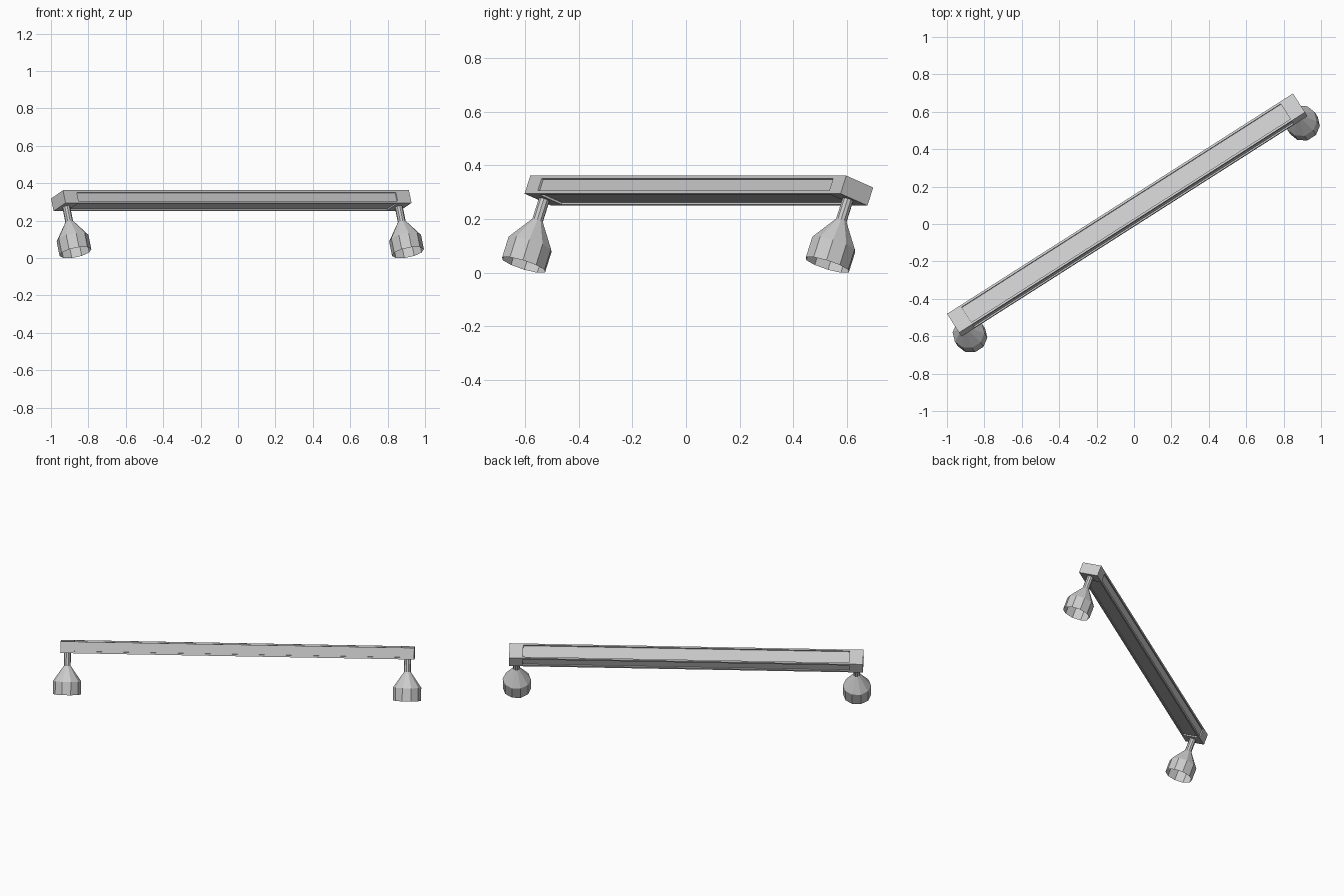
import bpy
import bmesh
from math import radians, cos, sin, tau
from mathutils import Matrix, Vector

old = bpy.data.objects.get("Cube")
if old:
    bpy.data.objects.remove(old, do_unlink=True)

# Single grey finish
grey = bpy.data.materials.new("grey_metal")
grey.use_nodes = True
colour = (0.6, 0.6, 0.6, 1)
grey.diffuse_color = colour
grey.node_tree.nodes["Principled BSDF"].inputs["Base Color"].default_value = colour

# Fixture frame: x runs along the bar, turned about z and tipped about the bar
FRAME = (Matrix.Translation((-0.036, 0.048, 0.306))
         @ Matrix.Rotation(radians(32.5), 4, 'Z')
         @ Matrix.Rotation(radians(-20.5), 4, 'X'))

LENGTH, WIDTH, HEIGHT = 2.193, 0.127, 0.072
CAP = 0.085      # end block length
RAIL = 0.012     # corner rail thickness
INSET = 0.008    # panel recess depth
SIDES = 10


def finish(name, bm):
    bmesh.ops.recalc_face_normals(bm, faces=bm.faces)
    mesh = bpy.data.meshes.new(name)
    bm.to_mesh(mesh)
    bm.free()
    mesh.materials.append(grey)
    obj = bpy.data.objects.new(name, mesh)
    obj.matrix_world = FRAME
    bpy.context.collection.objects.link(obj)
    return obj


def box(name, centre, size):
    bm = bmesh.new()
    bmesh.ops.create_cube(bm, size=1)
    bmesh.ops.scale(bm, vec=size, verts=bm.verts)
    bmesh.ops.translate(bm, vec=centre, verts=bm.verts)
    return finish(name, bm)


def lathe(name, centre, profile):
    """Faceted open shell from (radius, height) pairs."""
    bm = bmesh.new()
    rings = []
    for r, z in profile:
        rings.append([bm.verts.new(Vector(centre) + Vector(
            (r * cos(tau * i / SIDES), r * sin(tau * i / SIDES), z)))
            for i in range(SIDES)])
    for a, b in zip(rings, rings[1:]):
        for i in range(SIDES):
            j = (i + 1) % SIDES
            bm.faces.new((a[i], b[i], b[j], a[j]))
    return finish(name, bm)


# Recessed bar core
inner = LENGTH - 2 * CAP
box("bar_core", (0, 0, 0), (inner, WIDTH - 2 * INSET, HEIGHT - 2 * INSET))

# Four corner rails framing the recessed panels
for y_side, depth in ((-1, "front"), (1, "back")):
    for z_side, level in ((-1, "lower"), (1, "upper")):
        box(f"{level}_{depth}_rail",
            (0, y_side * (WIDTH - RAIL) / 2, z_side * (HEIGHT - RAIL) / 2),
            (inner, RAIL, RAIL))

# End blocks, each with a stem and an open bell shade hanging below
for side, label in ((-1, "right"), (1, "left")):
    x = side * (LENGTH - CAP) / 2
    box(f"{label}_end_block", (x, 0, 0), (CAP, WIDTH, HEIGHT))
    lathe(f"{label}_lamp_shade", (x, 0, -HEIGHT / 2),
          [(0.021, 0), (0.021, -0.083), (0.087, -0.178), (0.087, -0.26)])
